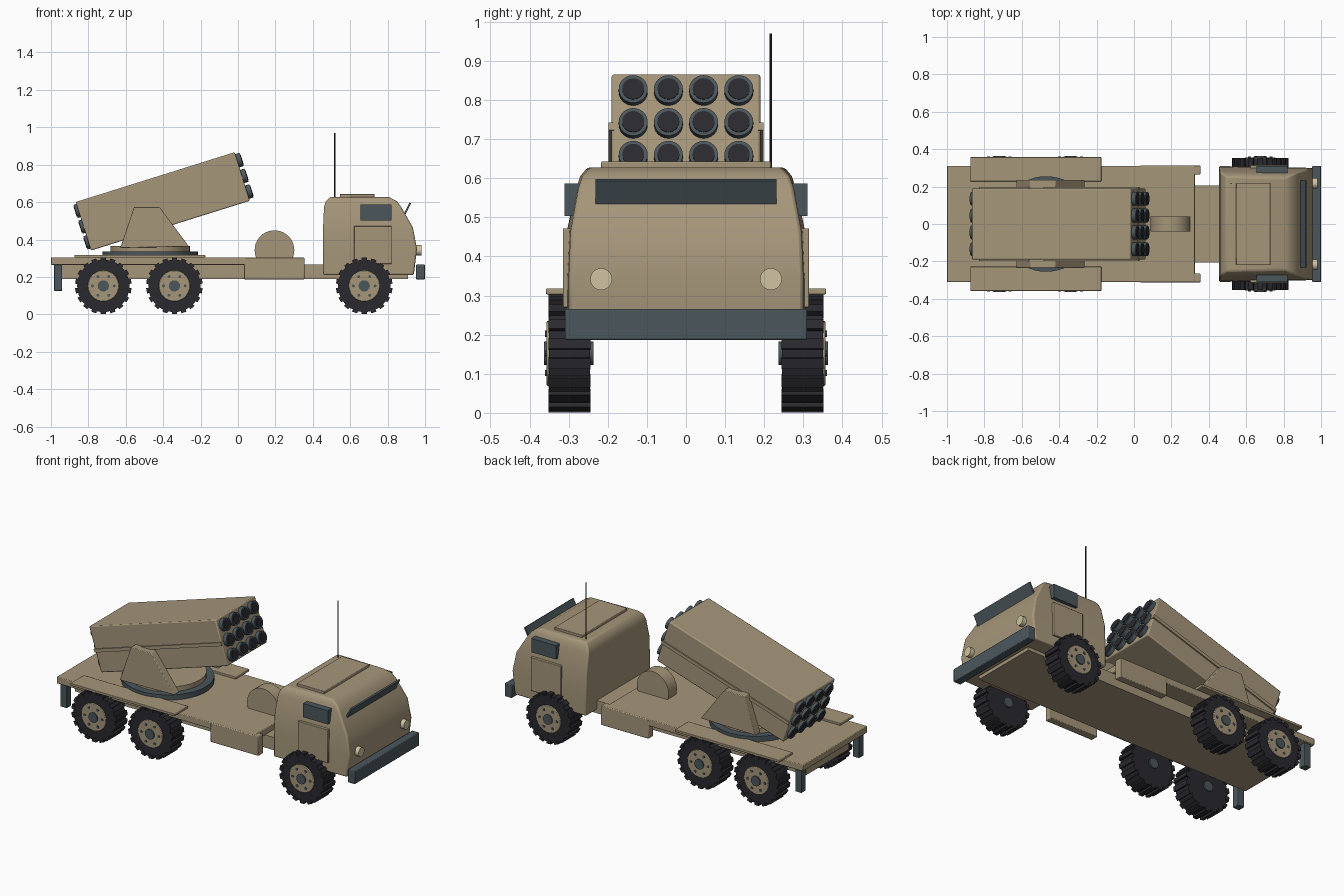
import bpy, bmesh, math
from mathutils import Vector, Matrix

if "Cube" in bpy.data.objects:
    bpy.data.objects.remove(bpy.data.objects["Cube"], do_unlink=True)


def material(name, rgb):
    m = bpy.data.materials.new(name)
    m.use_nodes = True
    m.diffuse_color = (*rgb, 1)
    m.node_tree.nodes["Principled BSDF"].inputs["Base Color"].default_value = (*rgb, 1)
    return m


TAN = material("sand paint", (0.38, 0.305, 0.195))
SLATE = material("blue grey metal", (0.07, 0.095, 0.108))
BLACK = material("black rubber", (0.022, 0.022, 0.028))
CREAM = material("lamp cream", (0.62, 0.55, 0.36))


def finish(name, bm, mat, bevel=0.0, matrix=None):
    bmesh.ops.recalc_face_normals(bm, faces=bm.faces)
    me = bpy.data.meshes.new(name)
    bm.to_mesh(me)
    bm.free()
    me.materials.append(mat)
    ob = bpy.data.objects.new(name, me)
    bpy.context.collection.objects.link(ob)
    if matrix:
        ob.matrix_world = matrix
    if bevel:
        mod = ob.modifiers.new("soft edges", "BEVEL")
        mod.width, mod.segments = bevel, 2
    bpy.ops.object.select_all(action="DESELECT")
    ob.select_set(True)
    bpy.context.view_layer.objects.active = ob
    bpy.ops.object.shade_smooth_by_angle(angle=math.radians(35))
    return ob


def box(name, x, y, z, mat, bevel=0.0, matrix=None):
    """Box from (min, max) pairs."""
    lo, hi = Vector((x[0], y[0], z[0])), Vector((x[1], y[1], z[1]))
    bm = bmesh.new()
    bmesh.ops.create_cube(bm, size=1)
    for v in bm.verts:
        v.co = (lo + hi) / 2 + v.co * (hi - lo)
    return finish(name, bm, mat, bevel, matrix)


def add_cylinder(bm, centre, axis, r, depth, n=32):
    rot = Vector((0, 0, 1)).rotation_difference(Vector(axis)).to_matrix().to_4x4()
    bmesh.ops.create_cone(bm, cap_ends=True, segments=n, radius1=r, radius2=r,
                          depth=depth, matrix=Matrix.Translation(centre) @ rot)


def cylinder(name, centre, axis, r, depth, mat, n=32, bevel=0.0, matrix=None):
    bm = bmesh.new()
    add_cylinder(bm, centre, axis, r, depth, n)
    return finish(name, bm, mat, bevel, matrix)


def prism(name, outline, y0, y1, mat, bevel=0.0):
    """Extrude an x-z outline from y0 to y1."""
    bm = bmesh.new()
    face = bm.faces.new([bm.verts.new((x, y0, z)) for x, z in outline])
    ext = bmesh.ops.extrude_face_region(bm, geom=[face])
    for v in ext["geom"]:
        if isinstance(v, bmesh.types.BMVert):
            v.co.y = y1
    return finish(name, bm, mat, bevel)


SIDES = (("left", 1), ("right", -1))


def span(s, a, b):
    return sorted((s * a, s * b))


# Chassis and deck
box("chassis_frame", (-0.95, 0.91), (-0.205, 0.205), (0.19, 0.267), TAN)
box("deck", (-1.0, 0.325), (-0.31, 0.31), (0.265, 0.305), TAN, 0.004)
cylinder("deck_drum", (0.195, 0, 0.343), (0, 1, 0), 0.106, 0.08, TAN, 40)
for side, s in SIDES:
    box(side + "_fender", (-0.875, -0.175), span(s, 0.228, 0.358), (0.303, 0.318), TAN, 0.003)
    box(side + "_locker", (0.033, 0.355), span(s, 0.265, 0.312), (0.187, 0.304), TAN, 0.004)
    box(side + "_rear_post", (-0.983, -0.94), span(s, 0.255, 0.298), (0.125, 0.268), SLATE, 0.003)

# Cab: stacked rings of (z, back x, front x, half width at back, half width at front)
rings = [(0.21, 0.455, 0.94, 0.31, 0.30), (0.35, 0.455, 0.957, 0.31, 0.30),
         (0.465, 0.455, 0.935, 0.305, 0.295), (0.575, 0.46, 0.872, 0.28, 0.275),
         (0.605, 0.47, 0.85, 0.271, 0.265), (0.628, 0.495, 0.805, 0.252, 0.245)]
bm = bmesh.new()
loops = [[bm.verts.new(p) for p in ((b, -wb, z), (f, -wf, z), (f, wf, z), (b, wb, z))]
         for z, b, f, wb, wf in rings]
for lo, hi in zip(loops, loops[1:]):
    for i in range(4):
        j = (i + 1) % 4
        bm.faces.new((lo[i], lo[j], hi[j], hi[i]))
bm.faces.new(loops[0])
bm.faces.new(loops[-1])
finish("cab", bm, TAN, 0.008)
box("roof_hatch", (0.545, 0.73), (-0.217, 0.217), (0.625, 0.643), TAN, 0.003)
box("bumper", (0.952, 1.0), (-0.31, 0.31), (0.187, 0.266), SLATE, 0.004)
tilt = Matrix.Translation((0.903, 0, 0.56)) @ Matrix.Rotation(math.radians(27), 4, "Y")
box("windscreen_plate", (-0.005, 0.005), (-0.232, 0.232), (-0.04, 0.04), SLATE, 0, tilt)
for side, s in SIDES:
    box(side + "_door", (0.62, 0.822), span(s, 0.295, 0.315), (0.27, 0.472), TAN, 0.003)
    box(side + "_window", (0.655, 0.82), span(s, 0.265, 0.311), (0.503, 0.586), SLATE)
    cylinder(side + "_headlight", (0.958, s * 0.217, 0.342), (1, 0, 0), 0.028, 0.044, CREAM, 24)
cylinder("antenna", (0.518, 0.217, 0.785), (0, 0, 1), 0.0035, 0.37, BLACK, 8)


# Wheels: tyre with lugs, rim, hub and bolts
def wheel(name, x, s, z=0.152):
    bm = bmesh.new()
    add_cylinder(bm, (x, s * 0.298, z), (0, 1, 0), 0.14, 0.104, 36)
    lugs = 18
    for k in range(lugs):
        m = (Matrix.Translation((x, s * 0.298, z))
             @ Matrix.Rotation(math.tau * k / lugs, 4, "Y")
             @ Matrix.Translation((0, 0, 0.14)) @ Matrix.Diagonal((0.028, 0.108, 0.022, 1)))
        bmesh.ops.create_cube(bm, size=1, matrix=m)
    finish(name + "_tyre", bm, BLACK)
    cylinder(name + "_rim", (x, s * 0.334, z), (0, 1, 0), 0.083, 0.045, TAN, 32, 0.003)
    cylinder(name + "_hub", (x, s * 0.3, z), (0, 1, 0), 0.03, 0.126, SLATE, 20)
    bm = bmesh.new()
    for k in range(6):
        a = math.tau * k / 6
        add_cylinder(bm, (x + 0.058 * math.cos(a), s * 0.356, z + 0.058 * math.sin(a)),
                     (0, 1, 0), 0.008, 0.008, 8)
    finish(name + "_bolts", bm, SLATE)


for side, s in SIDES:
    for place, x in (("rear", -0.72), ("middle", -0.34), ("front", 0.675)):
        wheel(side + "_" + place + "_wheel", x, s)

# Turntable and cradle
cylinder("turntable_ring", (-0.47, 0, 0.32), (0, 0, 1), 0.255, 0.034, SLATE, 48)
cylinder("turntable", (-0.47, 0, 0.351), (0, 0, 1), 0.213, 0.03, TAN, 48)
for side, s in SIDES:
    prism(side + "_cradle_arm", [(-0.63, 0.355), (-0.262, 0.362), (-0.42, 0.575), (-0.555, 0.575)],
          s * 0.185, s * 0.235, TAN, 0.004)

# Launcher: inclined box with a seam strip and a grid of tubes
L, H = 0.445, 0.136
incline = Matrix.Translation((-0.402, 0, 0.604)) @ Matrix.Rotation(math.radians(-17.4), 4, "Y")
box("launcher_box", (-L, L), (-0.19, 0.19), (-H, H), TAN, 0.006, incline)
box("launcher_seam_strip", (-L - 0.002, L + 0.002), (-0.198, 0.198), (-0.015, 0.005), TAN, 0, incline)
tubes, caps = bmesh.new(), bmesh.new()
for row in (-1, 0, 1):
    for col in (-1.5, -0.5, 0.5, 1.5):
        y, z = col * 0.09, row * 0.088
        add_cylinder(tubes, (0.004, y, z), (1, 0, 0), 0.037, 2 * L + 0.04, 24)
        add_cylinder(caps, (0.004, y, z), (1, 0, 0), 0.028, 2 * L + 0.046, 24)
finish("launch_tubes", tubes, SLATE, 0, incline)
finish("tube_caps", caps, BLACK, 0, incline)
